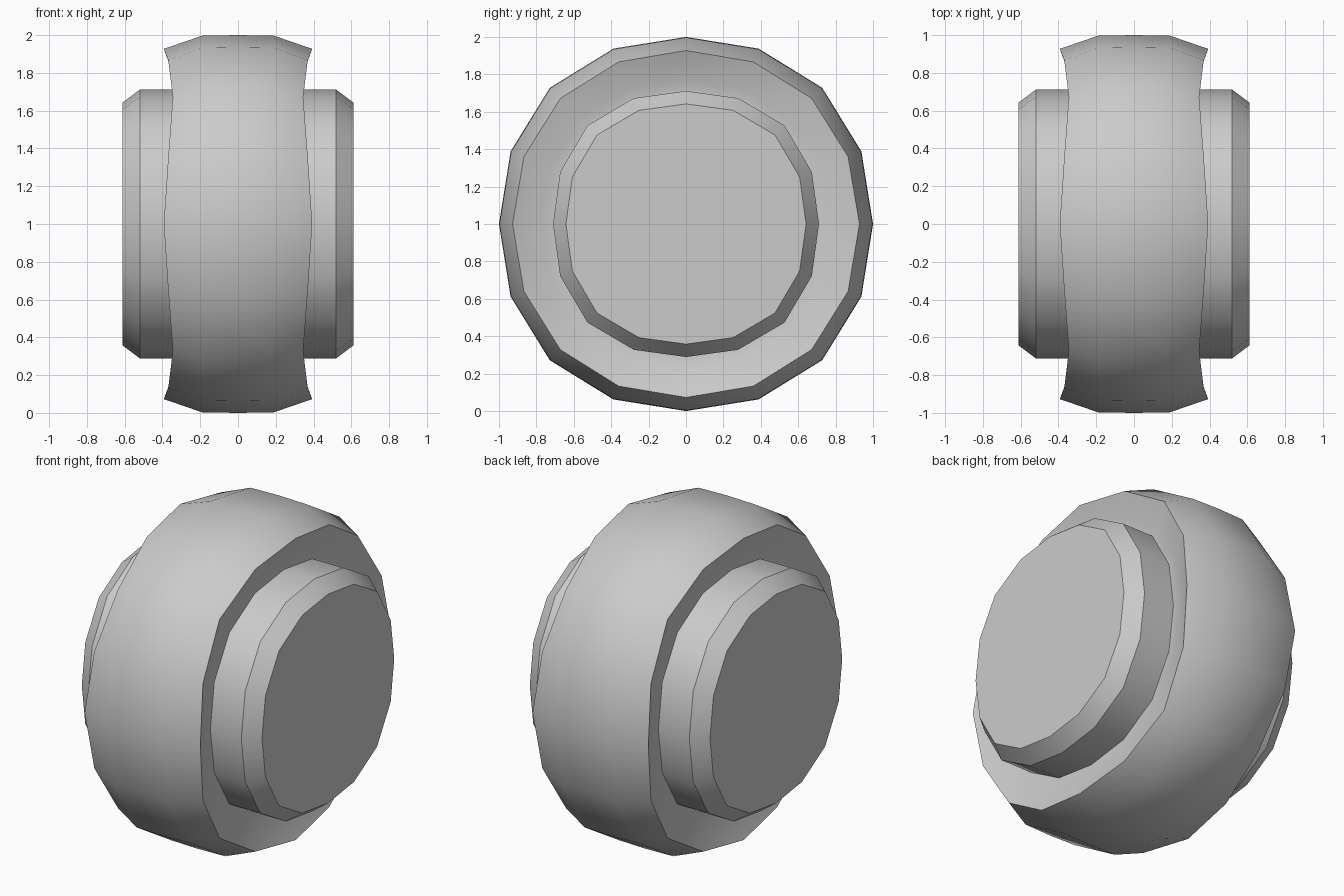
import bpy, bmesh, math

if "Cube" in bpy.data.objects:
    bpy.data.objects.remove(bpy.data.objects["Cube"])

SIDES = 16
CENTRE_Z = 1.0


def loft(name, rings, cap_last=False):
    """Skin rings around the x axis. Each ring is (x, r, x_diag, r_diag):
    the values on the y/z axes and on the diagonals (slightly squarish section)."""
    bm = bmesh.new()
    loops = []
    for x, r, xd, rd in rings:
        loop = []
        for i in range(SIDES):
            a = 2 * math.pi * i / SIDES
            w = math.sin(2 * a) ** 2
            rr = r + (rd - r) * w
            loop.append(bm.verts.new((x + (xd - x) * w, rr * math.cos(a),
                                      CENTRE_Z + rr * math.sin(a))))
        loops.append(loop)
    for a, b in zip(loops, loops[1:]):
        for i in range(SIDES):
            j = (i + 1) % SIDES
            bm.faces.new((a[i], a[j], b[j], b[i]))
    if cap_last:
        bm.faces.new(loops[-1])
    bmesh.ops.recalc_face_normals(bm, faces=bm.faces)
    # make sure the normals point away from the wheel centre
    f = max(bm.faces, key=lambda f: (f.calc_center_median().yz.length
                                     if not cap_last else abs(f.calc_center_median().x)))
    c = f.calc_center_median()
    c.z -= CENTRE_Z
    if f.normal.dot(c) < 0:
        bmesh.ops.reverse_faces(bm, faces=bm.faces)
    mesh = bpy.data.meshes.new(name)
    bm.to_mesh(mesh)
    bm.free()
    obj = bpy.data.objects.new(name, mesh)
    bpy.context.collection.objects.link(obj)
    bpy.ops.object.select_all(action='DESELECT')
    obj.select_set(True)
    bpy.context.view_layer.objects.active = obj
    bpy.ops.object.shade_smooth_by_angle(angle=math.radians(35))
    return obj


# Tyre: bulging tread, wavy rim edge and dished side walls
half = [(0.19, 0.997, 0.18, 1.026),
        (0.393, 0.927, 0.345, 0.95),
        (0.315, 0.77, 0.315, 0.79),
        (0.31, 0.711, 0.31, 0.745)]
left = [(-x, r, -xd, rd) for x, r, xd, rd in reversed(half)]
loft("tyre", left + [(0, 1.0, 0, 1.03)] + half)

# Hubs: chamfered discs on both sides
for side, label in ((-1, "left"), (1, "right")):
    loft("hub_" + label, [(side * x, r, side * x, rd) for x, r, rd in
                          ((0.31, 0.711, 0.745), (0.52, 0.711, 0.745), (0.612, 0.642, 0.673))],
         cap_last=True)
